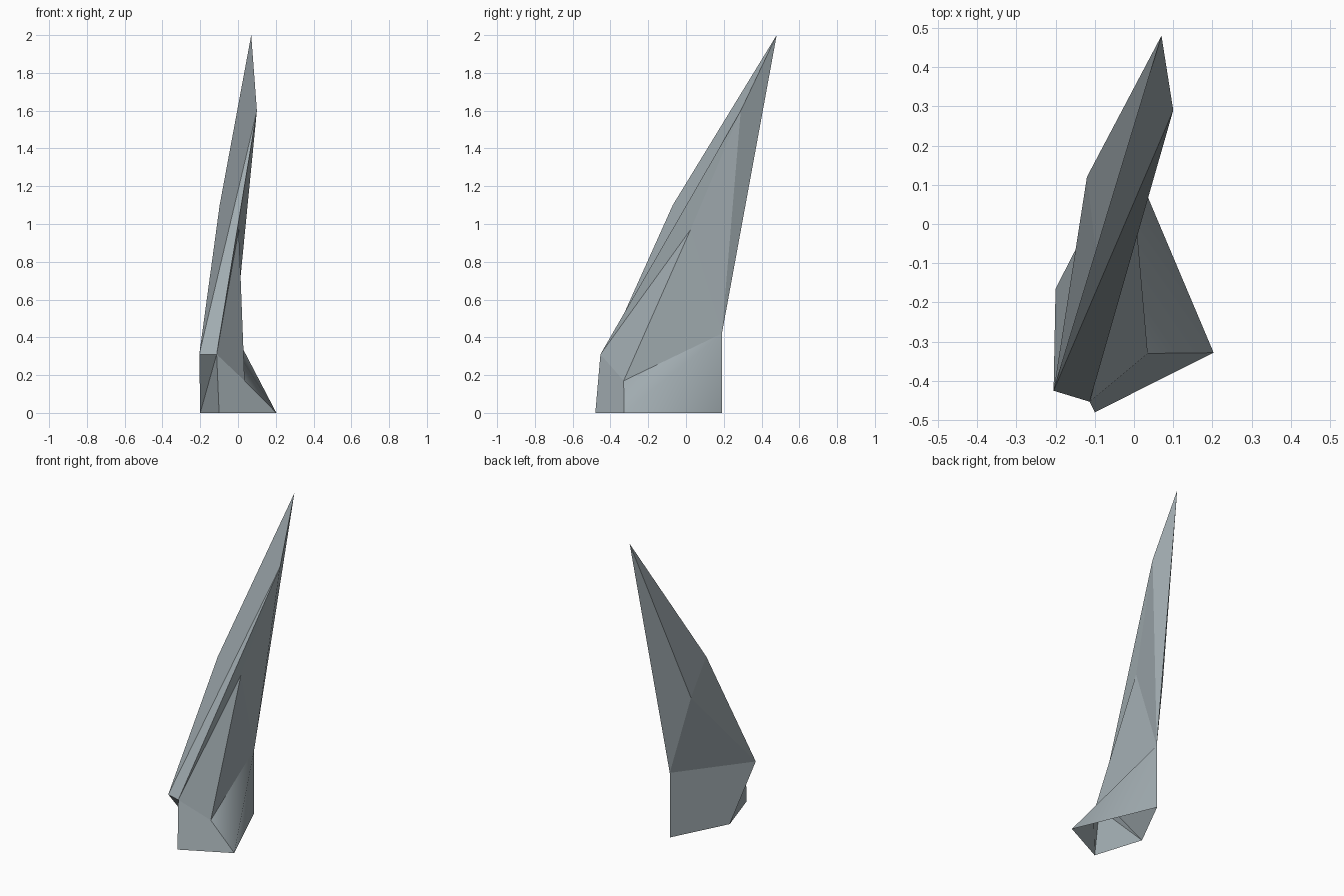
import bpy, bmesh

if "Cube" in bpy.data.objects:
    bpy.data.objects.remove(bpy.data.objects["Cube"])

# Corner points of the leaning shard, from the base ring up to the tip
points = {
    # open base ring
    "L": (-0.20, -0.165, 0), "F": (-0.10, -0.48, 0),
    "R": (0.203, -0.328, 0), "X": (-0.018, 0.19, 0),
    # shoulder ring
    "U": (-0.205, -0.425, 0.31), "P": (-0.113, -0.453, 0.31),
    "Q": (0.035, -0.33, 0.17), "Y": (-0.016, 0.19, 0.42),
    # upper facets and tip
    "S": (0.004, 0.024, 0.97), "W": (-0.12, 0.12, 0.91),
    "V": (-0.097, -0.07, 1.10), "T": (0.10, 0.29, 1.60),
    "A": (0.07, 0.48, 2.0),
}

# Facets: skirt, right flank, front ridge, left flank, back
facets = ("LFP LPU FRQP RXY RYQ XLUY "
          "PQS QYS SYT PST "
          "UPT UTAV UVW VAW WAY UWY TYA").split()

bm = bmesh.new()
verts = {name: bm.verts.new(co) for name, co in points.items()}
for facet in facets:
    bm.faces.new([verts[c] for c in facet])
bmesh.ops.recalc_face_normals(bm, faces=bm.faces)
# make sure the open shell points outwards
bm.faces.ensure_lookup_table()
if bm.faces[0].normal.y + bm.faces[2].normal.y > 0:
    bmesh.ops.reverse_faces(bm, faces=bm.faces)

# Crisp facets everywhere; only the bent right skirt panel blends softly
for face in bm.faces:
    face.smooth = True
soft = {verts["R"], verts["Y"]}
for edge in bm.edges:
    edge.smooth = set(edge.verts) == soft

mesh = bpy.data.meshes.new("shard")
bm.to_mesh(mesh)
bm.free()
shard = bpy.data.objects.new("shard", mesh)
bpy.context.collection.objects.link(shard)

# Dark blue-grey stone
stone = bpy.data.materials.new("slate")
stone.diffuse_color = (0.355, 0.41, 0.435, 1)
stone.use_nodes = True
stone.node_tree.nodes["Principled BSDF"].inputs["Base Color"].default_value = stone.diffuse_color
mesh.materials.append(stone)
